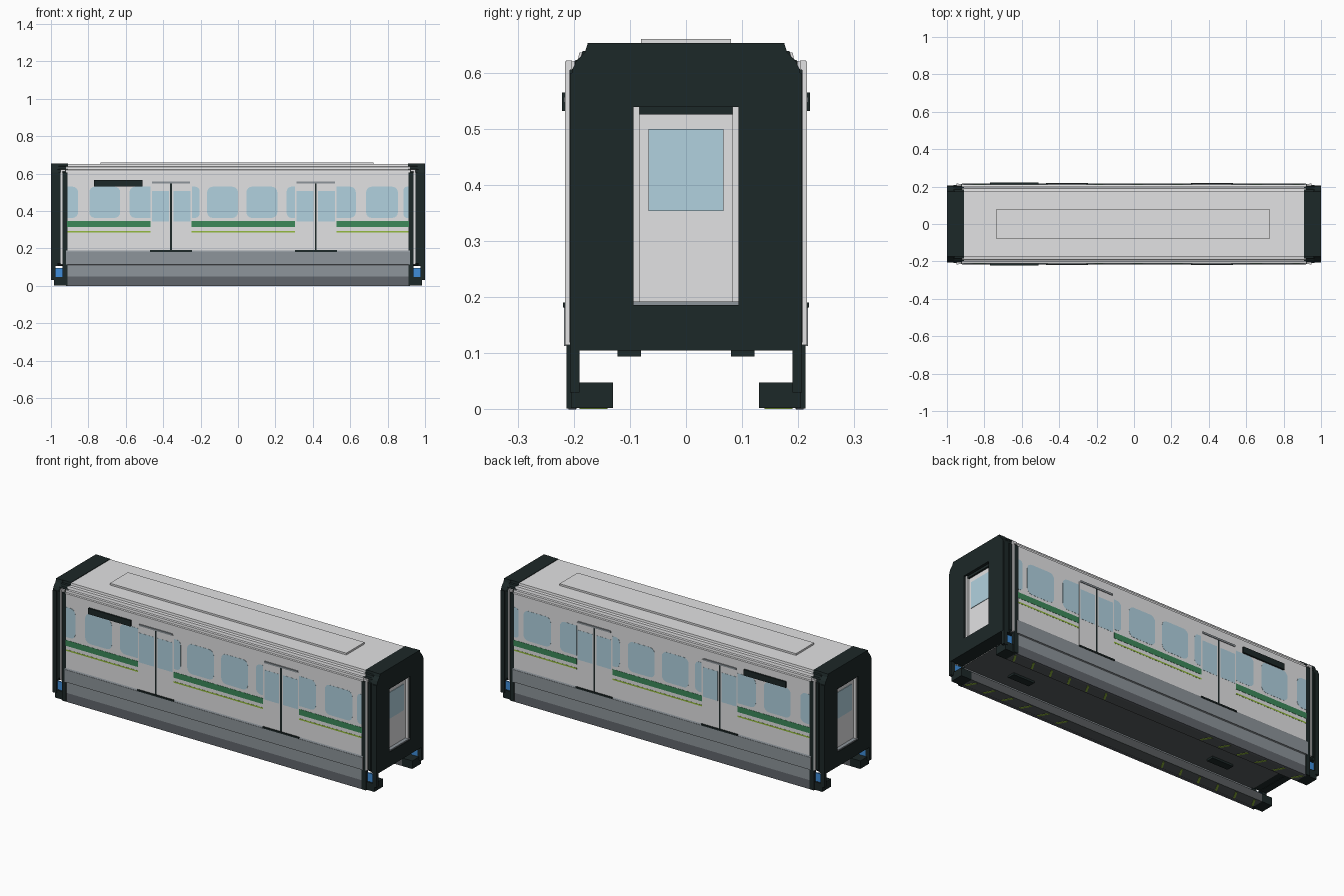
import bpy, bmesh, math
from mathutils import Vector

cube = bpy.data.objects.get("Cube")
if cube:
    bpy.data.objects.remove(cube, do_unlink=True)


def material(name, r, g, b):
    m = bpy.data.materials.new(name)
    m.use_nodes = True
    m.diffuse_color = (r, g, b, 1)
    m.node_tree.nodes["Principled BSDF"].inputs["Base Color"].default_value = (r, g, b, 1)
    return m


LIGHT = material("light grey", .76, .76, .77)
DARK = material("dark green black", .012, .021, .021)
GLASS = material("window blue", .44, .64, .74)
GREEN = material("stripe green", .045, .25, .1)
LIME = material("lime", .3, .5, .05)
MID = material("mid grey", .27, .3, .325)
SKIRT = material("skirt grey", .12, .132, .15)
BLUE = material("bright blue", .05, .27, .7)
UNDER = material("underframe grey", .1, .11, .115)


def finish(bm, name, mats, mirror=""):
    bmesh.ops.recalc_face_normals(bm, faces=bm.faces)
    me = bpy.data.meshes.new(name)
    bm.to_mesh(me)
    bm.free()
    ob = bpy.data.objects.new(name, me)
    bpy.context.collection.objects.link(ob)
    for m in mats:
        me.materials.append(m)
    if mirror:
        mod = ob.modifiers.new("mirror", 'MIRROR')
        mod.use_axis = ("x" in mirror, "y" in mirror, False)
    return ob


def box(name, x, y, z, mat, mirror=""):
    """Box from three (min, max) ranges."""
    bm = bmesh.new()
    bmesh.ops.create_cube(bm, size=1)
    for v in bm.verts:
        v.co = Vector([(r[0] + r[1]) / 2 + c * (r[1] - r[0])
                       for r, c in zip((x, y, z), v.co)])
    return finish(bm, name, [mat], mirror)


def prism(bm, points, offset):
    """Extrude a closed outline by an offset."""
    face = bm.faces.new([bm.verts.new(p) for p in points])
    out = bmesh.ops.extrude_face_region(bm, geom=[face], use_keep_orig=True)
    moved = [g for g in out["geom"] if isinstance(g, bmesh.types.BMVert)]
    bmesh.ops.translate(bm, vec=offset, verts=moved)


def rounded(x0, x1, z0, z1, round_left, round_right, r=.03):
    """Rectangle outline in x and z whose left or right corners may be rounded."""
    pts = []
    corners = [(x1, z0, -1, 1, round_right, 270), (x1, z1, -1, -1, round_right, 0),
               (x0, z1, 1, -1, round_left, 90), (x0, z0, 1, 1, round_left, 180)]
    for cx, cz, sx, sz, on, start in corners:
        if not on:
            pts.append((cx, cz))
            continue
        for i in range(5):
            a = math.radians(start + i * 22.5)
            pts.append((cx + sx * r + r * math.cos(a), cz + sz * r + r * math.sin(a)))
    return pts


def section(name, half, x0, x1, mats, rule=None, mirror=""):
    """Extrude a symmetric (y, z) half profile along x."""
    bm = bmesh.new()
    loop = half + [(-y, z) for y, z in reversed(half)]
    prism(bm, [(x0, y, z) for y, z in loop], (x1 - x0, 0, 0))
    if rule:
        for f in bm.faces:
            f.material_index = rule(f.calc_center_median())
    return finish(bm, name, mats, mirror)


# Car body with stepped roof shoulders
body = [(.2, .105), (.216, .116), (.216, .18), (.212, .19), (.212, .605), (.204, .607),
        (.203, .62), (.193, .622), (.19, .636), (.175, .638), (.173, .65)]
section("body", body, -.92, .92, [LIGHT, MID, UNDER],
        lambda c: 2 if c.z < .107 else 1 if c.z < .187 else 0)
box("roof_plate", (-.735, .725), (-.08, .08), (.648, .66), LIGHT)

# Lower skirts and inward flanges
box("lower_sill", (-.92, .92), (.197, .217), (.113, .182), MID, "y")
box("skirt", (-.92, .92), (.198, .209), (.05, .116), MID, "y")
box("skirt_base", (-.92, .92), (.196, .209), (0, .05), SKIRT, "y")
box("skirt_flange", (-.92, .92), (.13, .205), (.003, .048), UNDER, "y")
box("flange_tip", (.92, .985), (.13, .205), (.003, .048), DARK, "xy")
box("floor_block", (.565, .695), (.08, .122), (.094, .107), DARK, "xy")
for i in range(6):
    x = .3 + i * .115
    bm = bmesh.new()
    prism(bm, [(x, .14, .001), (x + .012, .14, .001), (x + .04, .19, .001), (x + .028, .19, .001)],
          (0, 0, .004))
    finish(bm, "flange_mark", [LIME], "xy")

# Side windows
windows = [(-.915, -.855, 0, 1), (-.795, -.63, 1, 1), (-.58, -.467, 1, 0),
           (-.245, -.205, 0, 1), (-.165, 0, 1, 1), (.045, .21, 1, 1), (.26, .304, 1, 0),
           (.526, .63, 0, 1), (.685, .855, 1, 1), (.885, .915, 1, 0)]
for x0, x1, left, right in windows:
    bm = bmesh.new()
    outline = rounded(x0, x1, .363, .53, left, right, min(.03, (x1 - x0) * .6))
    prism(bm, [(x, .208, z) for x, z in outline], (0, .0048, 0))
    finish(bm, "side_window", [GLASS], "y")

# Stripes between the doors
for x0, x1 in [(-.915, -.468), (-.248, .304), (.526, .915)]:
    box("wide_stripe", (x0, x1), (.208, .2132), (.314, .346), GREEN, "y")
    box("thin_stripe", (x0, x1), (.208, .2128), (.286, .294), LIME, "y")
box("side_display", (-.77, -.51), (.205, .221), (.532, .565), DARK, "y")

# Sliding double doors
for c in (-.358, .416):
    for s in (-1, 1):
        leaf = sorted((c + s * .004, c + s * .109))
        pane = sorted((c + s * .012, c + s * .103))
        box("door_leaf", leaf, (.2, .2135), (.19, .55), LIGHT, "y")
        box("door_window", pane, (.21, .2143), (.343, .508), GLASS, "y")
    box("door_seam", (c - .005, c + .005), (.2, .2145), (.19, .55), DARK, "y")
    box("door_step", (c - .112, c + .112), (.2, .2195), (.182, .191), DARK, "y")
    box("door_header", (c - .102, c + .102), (.2, .217), (.547, .557), MID, "y")

# Dark end sections: collar, then end wall with a doorway
collar = [(.195, .107), (.208, .12), (.208, .605), (.2, .607), (.198, .622), (.188, .625),
          (.185, .638), (.175, .64), (.173, .653)]
section("end_collar", collar, .91, .965, [DARK], mirror="x")
box("end_side", (.96, 1), (.094, .203), (.105, .605), DARK, "xy")
box("end_lower", (.96, 1), (-.1, .1), (.105, .186), DARK, "x")
box("end_upper", (.96, 1), (-.1, .1), (.539, .61), DARK, "x")
section("end_top", [(.203, .605), (.196, .62), (.18, .637), (.175, .653)], .96, 1, [DARK], mirror="x")

# End door
box("end_door", (.95, .975), (-.083, .083), (.18, .53), LIGHT, "x")
box("end_door_jamb", (.95, .99), (.083, .096), (.186, .539), LIGHT, "xy")
box("end_door_header", (.95, .985), (-.083, .083), (.526, .541), DARK, "x")
box("end_door_sill", (.95, .996), (-.095, .095), (.184, .192), MID, "x")
box("end_door_window", (.97, .978), (-.067, .067), (.354, .5), GLASS, "x")

# Corner posts, rails and blue lower plates
box("corner_post", (.912, .938), (.194, .213), (.002, .605), DARK, "xy")
box("outer_post", (.975, .999), (.19, .207), (.03, .6), DARK, "xy")
box("corner_rail", (.938, .948), (.203, .216), (.115, .62), LIGHT, "xy")
box("rail_cap", (.922, .948), (.203, .214), (.61, .622), LIGHT, "xy")
box("blue_plate", (.938, .976), (.19, .197), (.045, .095), BLUE, "xy")
